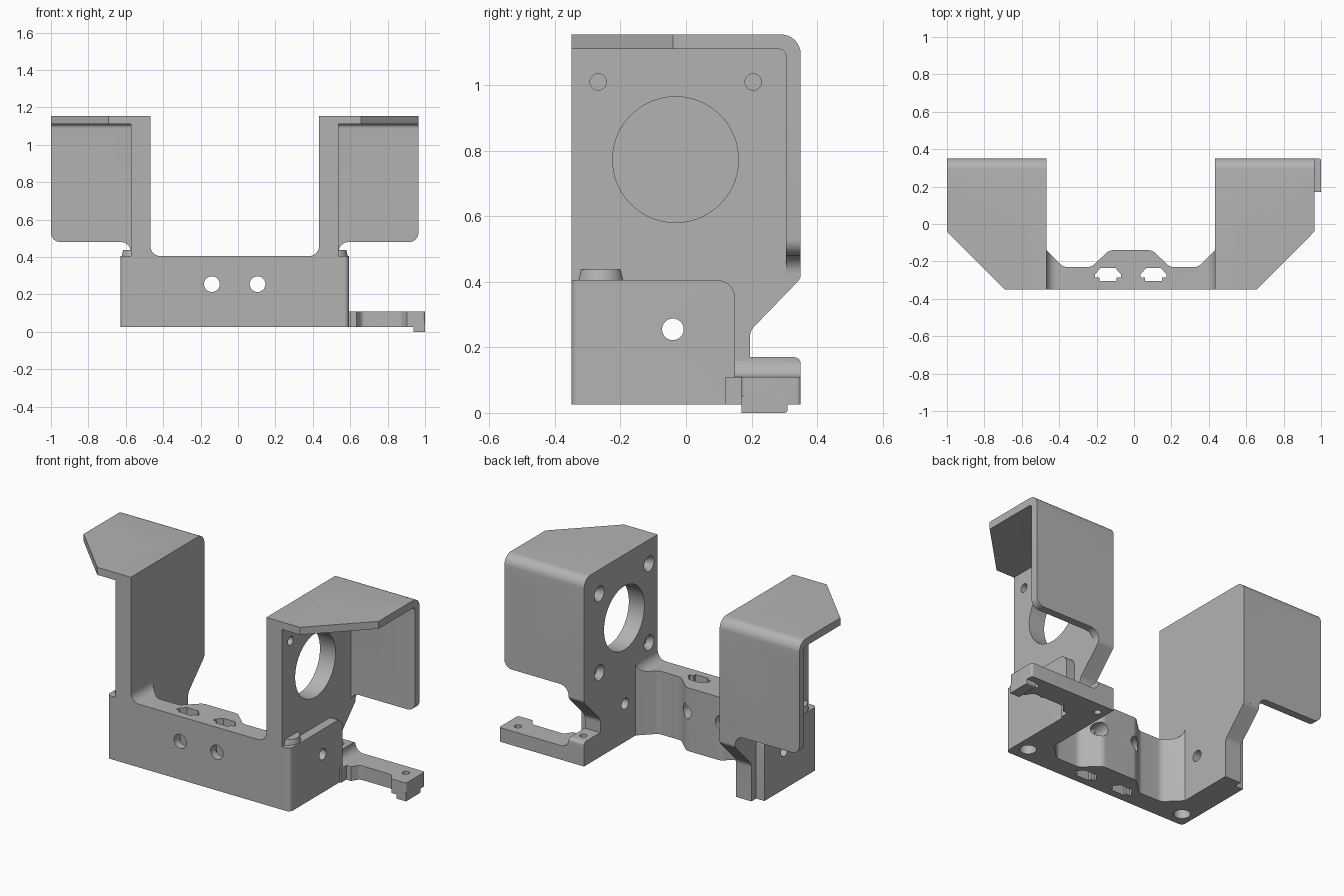
import bpy, bmesh, math
from mathutils import Vector, Matrix

cube = bpy.data.objects.get("Cube")
if cube:
    bpy.data.objects.remove(cube)

CX = -0.0175          # symmetry plane of the bracket
FRONT, BACK = -0.35, 0.35
BOTTOM, DECK, TOP = 0.025, 0.405, 1.155
INNER, OUTER, END, TIP = 0.4515, 0.555, 0.61, 0.9825   # distances from CX

grey = bpy.data.materials.new("grey plastic")
grey.use_nodes = True
colour = (0.45, 0.45, 0.45, 1)
grey.diffuse_color = colour
grey.node_tree.nodes["Principled BSDF"].inputs["Base Color"].default_value = colour


def rounded(points, steps=8):
    """Outline with a fillet wherever a point carries a radius."""
    flat = []
    for i, p in enumerate(points):
        here = Vector(p[:2])
        if len(p) < 3:
            flat.append(here)
            continue
        a = (Vector(points[i - 1][:2]) - here).normalized()
        b = (Vector(points[(i + 1) % len(points)][:2]) - here).normalized()
        half = a.angle(b) / 2
        centre = here + (a + b).normalized() * p[2] / math.sin(half)
        start = here + a * p[2] / math.tan(half) - centre
        end = here + b * p[2] / math.tan(half) - centre
        turn = start.angle_signed(end)
        for k in range(steps + 1):
            flat.append(centre + Matrix.Rotation(-turn * k / steps, 2) @ start)
    return flat


def finish(name, bm):
    bmesh.ops.recalc_face_normals(bm, faces=bm.faces)
    mesh = bpy.data.meshes.new(name)
    bm.to_mesh(mesh)
    bm.free()
    mesh.materials.append(grey)
    obj = bpy.data.objects.new(name, mesh)
    bpy.context.collection.objects.link(obj)
    return obj


def prism(name, points, axis, lo, hi, side=1):
    """Extrude an outline along an axis; x is measured from CX toward side."""
    def place(u, v, w):
        x, y, z = {"x": (w, u, v), "y": (u, w, v), "z": (u, v, w)}[axis]
        return (CX + side * x, y, z)
    bm = bmesh.new()
    outline = rounded(points)
    face = bm.faces.new([bm.verts.new(place(p.x, p.y, lo)) for p in outline])
    shift = Vector(place(0, 0, hi)) - Vector(place(0, 0, lo))
    new = bmesh.ops.extrude_face_region(bm, geom=[face], use_keep_orig=True)["geom"]
    bmesh.ops.translate(bm, vec=shift, verts=[g for g in new if isinstance(g, bmesh.types.BMVert)])
    return finish(name, bm)


def rod(name, axis, centre, r1, length, r2=None, side=1, sides=40):
    """Cylinder or cone centred on a point; r1 is at the low end."""
    bm = bmesh.new()
    bmesh.ops.create_cone(bm, cap_ends=True, segments=sides, radius1=r1,
                          radius2=r1 if r2 is None else r2, depth=length)
    turn = {"x": Matrix.Rotation(math.pi / 2, 4, "Y"),
            "y": Matrix.Rotation(-math.pi / 2, 4, "X"), "z": Matrix()}[axis]
    mirror = Matrix.Diagonal((side, 1, 1, 1))
    shift = Matrix.Translation((CX, 0, 0))
    bm.transform(shift @ mirror @ Matrix.Translation(centre) @ turn)
    return finish(name, bm)


def combine(obj, tool, op="DIFFERENCE"):
    mod = obj.modifiers.new("combine", "BOOLEAN")
    mod.operation, mod.solver, mod.object = op, "EXACT", tool
    bpy.context.view_layer.update()
    mesh = bpy.data.meshes.new_from_object(
        obj.evaluated_get(bpy.context.evaluated_depsgraph_get()))
    obj.modifiers.clear()
    obj.data = mesh
    bpy.data.objects.remove(tool)


# Front wall: plan outline with a bulge, crossed with a filleted front outline
half_plan = [(0.115, -0.14, 0.05), (0.21, -0.23, 0.05), (0.36, -0.23, 0.05),
             (INNER, -0.14), (INNER + 0.03, -0.14), (INNER + 0.03, FRONT)]
mirrored = [(-p[0],) + p[1:] for p in reversed(half_plan)]
wall = prism("front_wall", half_plan + mirrored, "z", BOTTOM, 0.5)
rim = INNER
combine(wall, prism("cutter", [(-rim, DECK, 0.055), (rim, DECK, 0.055), (rim, 0.6), (-rim, 0.6)],
                    "y", -0.5, 0.5))
combine(wall, prism("cutter", [(u * s, v) for s in (1, -1) for u, v in
                               ((0.7, DECK + 0.055), (rim, DECK + 0.055))][::1] + [(-0.7, 0.6), (0.7, 0.6)],
                    "y", -0.5, 0.5))
nut = [(-0.07, 0), (-0.038, 0.036), (0.038, 0.036), (0.07, 0), (0.07, -0.015),
       (0.045, -0.015), (0.045, -0.034), (-0.045, -0.034), (-0.045, -0.015), (-0.07, -0.015)]
for x in (-0.122, 0.122):
    combine(wall, rod("cutter", "y", (x, -0.25, 0.255), 0.042, 0.6))
    combine(wall, prism("cutter", [(x + u, v - 0.27) for u, v in nut], "z", -0.1, 0.6))

parts = [wall]
for side, label in ((1, "left"), (-1, "right")):
    # Upright motor plate with its lower end block and top boss
    arm = prism(label + "_arm", [(FRONT, BOTTOM), (0.195, BOTTOM), (0.195, 0.25, 0.05),
                                 (BACK, 0.41, 0.03), (BACK, TOP, 0.06), (FRONT, TOP)],
                "x", INNER, OUTER, side)
    block = prism("block", [(FRONT, BOTTOM), (0.15, BOTTOM), (0.15, DECK, 0.055), (FRONT, DECK)],
                  "x", INNER + 0.02, END, side)
    combine(block, prism("corner", [(INNER, FRONT), (END, FRONT, 0.025), (END, 0.3), (INNER, 0.3)],
                         "z", 0, 0.6, side), "INTERSECT")
    combine(arm, block, "UNION")
    combine(arm, rod("boss", "z", (0.533, -0.26, 0.416), 0.073, 0.042, 0.064, side), "UNION")

    # Motor opening, countersunk screw holes, cross hole and blind hole below
    combine(arm, rod("cutter", "x", (0.5, -0.032, 0.773), 0.192, 0.5, side=side, sides=72))
    for y in (-0.268, 0.205):
        for z in (0.535, 1.01):
            combine(arm, rod("cutter", "x", (0.5, y, z), 0.025, 0.5, side=side, sides=28))
            combine(arm, rod("cutter", "x", (INNER + 0.015, y, z), 0.05, 0.04, 0.024, side, 28))
    combine(arm, rod("cutter", "x", (0.5, -0.04, 0.255), 0.033, 0.5, side=side))
    combine(arm, rod("cutter", "z", (0.533, -0.26, 0.2), 0.045, 0.4, side=side))

    # Hood: L section trimmed by a chamfered plan and a rounded back outline
    hood = prism(label + "_hood", [(FRONT, TOP), (BACK, TOP, 0.06), (BACK, 0.4), (0.305, 0.4),
                                   (0.305, 1.11, 0.02), (FRONT, 1.11)], "x", INNER, TIP, side)
    combine(hood, prism("plan", [(INNER, FRONT), (0.675, FRONT), (TIP, -0.04), (TIP, BACK),
                                 (INNER, BACK)], "z", 0, 2, side), "INTERSECT")
    combine(hood, prism("outline", [(INNER, 2), (TIP, 2), (TIP, 0.48, 0.05), (OUTER, 0.48, 0.055),
                                    (OUTER, 0.42), (INNER, 0.42)], "y", -1, 1, side), "INTERSECT")
    parts += [arm, hood]

# Foot on one side: raised heel, waisted bar and lowered toe
near, far = INNER, 1.0 - CX
foot = prism("left_foot", [(near, 0.17), (0.65, 0.17), (0.68, 0.215, 0.03), (0.89, 0.215, 0.03),
                           (0.92, 0.17), (far, 0.17, 0.012), (far, BACK, 0.012), (near, BACK)],
             "z", BOTTOM, 0.11)
heel = prism("heel", [(near, BOTTOM), (0.62, BOTTOM), (0.62, 0.11), (OUTER, 0.11, 0.05),
                      (OUTER, 0.17), (near, 0.17)], "y", 0.12, BACK)
combine(heel, prism("section", [(0.1, 0), (BACK, 0), (BACK, 0.17, 0.02), (0.1, 0.17)],
                    "x", 0, 1), "INTERSECT")
combine(foot, heel, "UNION")
combine(foot, prism("toe", [(0.17, 0.05), (0.17, 0), (0.31, 0, 0.01), (0.31, 0.05)],
                    "x", 0.955, far), "UNION")
for x in (0.505, 0.94):
    combine(foot, rod("cutter", "z", (x, 0.28, 0.1), 0.02, 0.5, sides=24))
parts.append(foot)

for obj in bpy.context.selected_objects:
    obj.select_set(False)
for obj in parts:
    obj.select_set(True)
bpy.context.view_layer.objects.active = wall
bpy.ops.object.shade_smooth_by_angle(angle=math.radians(30))
